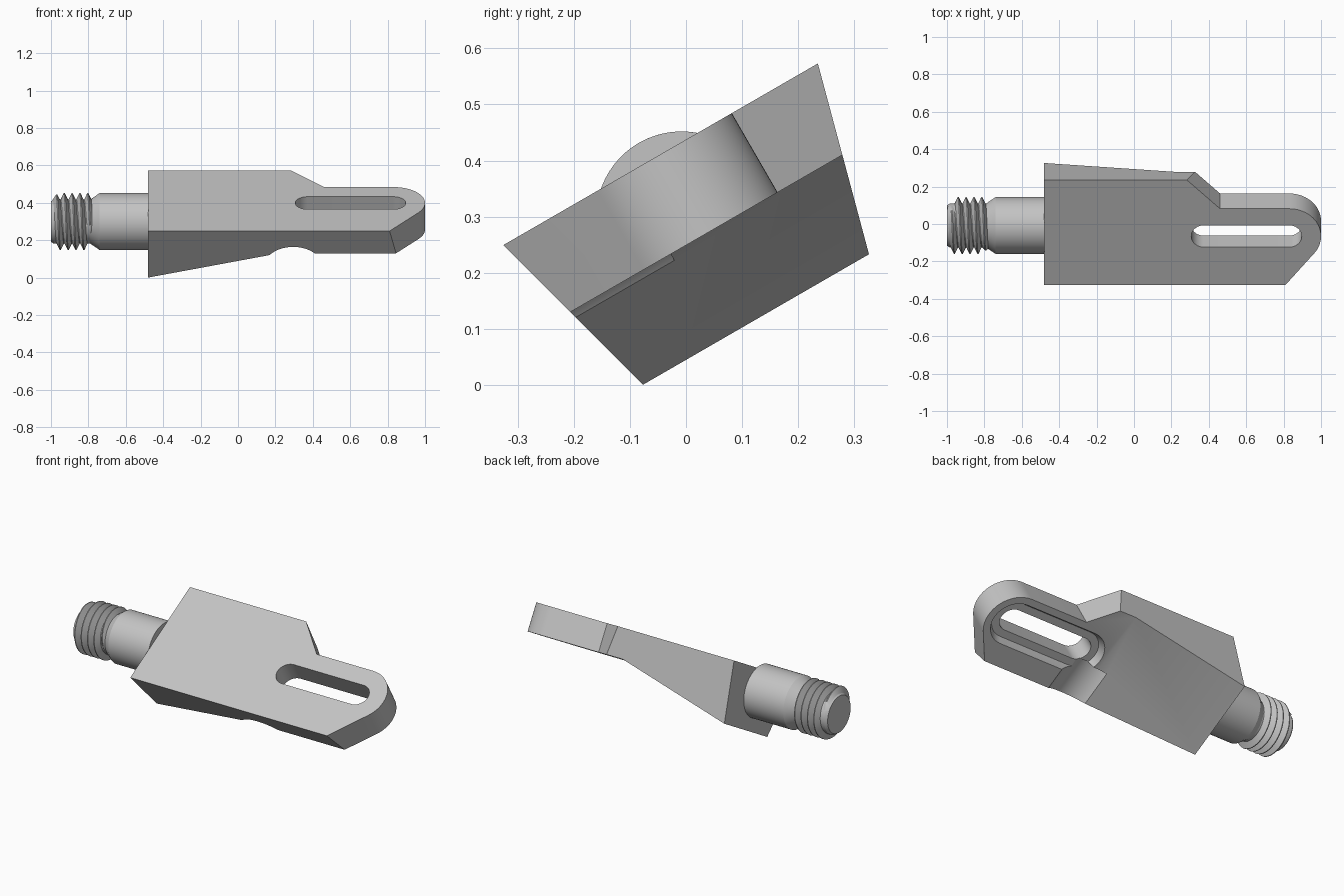
import bpy, bmesh
from math import sin, cos, pi, radians
from mathutils import Vector

if "Cube" in bpy.data.objects:
    bpy.data.objects.remove(bpy.data.objects["Cube"], do_unlink=True)

TILT = radians(30)               # the whole part is rolled about its long axis
CENTRE = (0, -0.008, 0.30)       # shaft axis
TOP, PLATE, HEEL = 0.115, -0.048, -0.225   # heights of top, plate underside, heel

steel = bpy.data.materials.new("grey_steel")
steel.use_nodes = True
GREY = (0.55, 0.55, 0.55, 1)
steel.diffuse_color = GREY
steel.node_tree.nodes["Principled BSDF"].inputs["Base Color"].default_value = GREY


def loft(name, rings):
    """Closed solid through a row of matching rings, in the tilted frame."""
    bm = bmesh.new()
    rows = [[bm.verts.new(p) for p in ring] for ring in rings]
    n = len(rows[0])
    for a, b in zip(rows, rows[1:]):
        for i in range(n):
            j = (i + 1) % n
            bm.faces.new((a[i], a[j], b[j], b[i]))
    bm.faces.new(rows[0])
    bm.faces.new(rows[-1])
    bmesh.ops.recalc_face_normals(bm, faces=bm.faces)
    mesh = bpy.data.meshes.new(name)
    bm.to_mesh(mesh)
    bm.free()
    mesh.materials.append(steel)
    obj = bpy.data.objects.new(name, mesh)
    bpy.context.collection.objects.link(obj)
    obj.location = CENTRE
    obj.rotation_euler.x = TILT
    return obj


def activate(obj):
    bpy.ops.object.select_all(action='DESELECT')
    obj.select_set(True)
    bpy.context.view_layer.objects.active = obj


def cut(obj, tool, operation='DIFFERENCE'):
    tool.hide_render = True
    mod = obj.modifiers.new("cut", 'BOOLEAN')
    mod.operation, mod.object, mod.solver = operation, tool, 'EXACT'
    activate(obj)
    bpy.ops.object.modifier_apply(modifier=mod.name)
    bpy.data.objects.remove(tool, do_unlink=True)


def smooth(obj):
    activate(obj)
    bpy.ops.object.shade_smooth_by_angle(angle=radians(30))


def arc(cx, cy, r, start, end, n=24):
    steps = [radians(start + (end - start) * i / n) for i in range(n + 1)]
    return [(cx + r * cos(a), cy + r * sin(a)) for a in steps]


def at_height(outline, z):
    return [(x, y, z) for x, y in outline]


def stadium(r, z):
    return at_height(arc(0.83, 0, r, -90, 90) + arc(0.373, 0, r, 90, 270), z)


# Body: drafted trapezoid section whose underside rises to a thin plate
def section(x, bottom):
    draft = 0.268 * (TOP - bottom)
    return [(x, -0.30, TOP), (x, 0.347, TOP),
            (x, 0.347 - draft, bottom), (x, -0.30 + draft, bottom)]


body = loft("body", [section(-0.48, HEEL), section(0.22, PLATE), section(1.1, PLATE)])

# Plan outline: shoulder notch, round nose and angled corner
plan = [(-0.6, -0.4), (0.732, -0.4)] + arc(0.83, 0, 0.17, -38, 90) + [
    (0.46, 0.17), (0.23, 0.4), (-0.6, 0.4)]
cut(body, loft("plan_tool", [at_height(plan, -0.4), at_height(plan, 0.3)]), 'INTERSECT')

# Rounded relief under the front edge
relief = arc(0.295, PLATE - 0.117, 0.164, 0, 354, 59)
cut(body, loft("relief_tool", [[(x, y, z) for x, z in relief] for y in (-0.4, -0.05)]))

# Tapered recess below and slot right through the plate
cut(body, loft("recess_tool", [stadium(0.14, PLATE - 0.02), stadium(0.11, PLATE + 0.04)]))
cut(body, loft("slot_tool", [stadium(0.067, -0.3), stadium(0.067, 0.3)]))
smooth(body)

# Shaft: plain collar, tapered neck and thread core
SHAFT = [(-1.0, 0.108), (-0.985, 0.118), (-0.79, 0.118), (-0.74, 0.152), (-0.479, 0.152)]
shaft = loft("shaft", [[(x, y, z) for y, z in arc(0, 0, r, 0, 354.375, 63)]
                       for x, r in SHAFT])
smooth(shaft)

# Thread: triangular ridge swept along a helix, fading in and out
PITCH, TURNS, STEPS = 0.042, 4.5, 48
rings = []
count = int(TURNS * STEPS)
for i in range(count + 1):
    a = 2 * pi * i / STEPS
    x = -0.978 + PITCH * i / STEPS
    fade = min(1, (i + 1) / 12, (count - i + 1) / 12)
    crest = 0.118 + 0.034 * fade
    profile = [(-0.49, 0.115), (-0.06, crest), (0.06, crest), (0.49, 0.115)]
    rings.append([Vector((x + PITCH * s, r * cos(a), r * sin(a))) for s, r in profile])
thread = loft("thread", rings)
smooth(thread)
